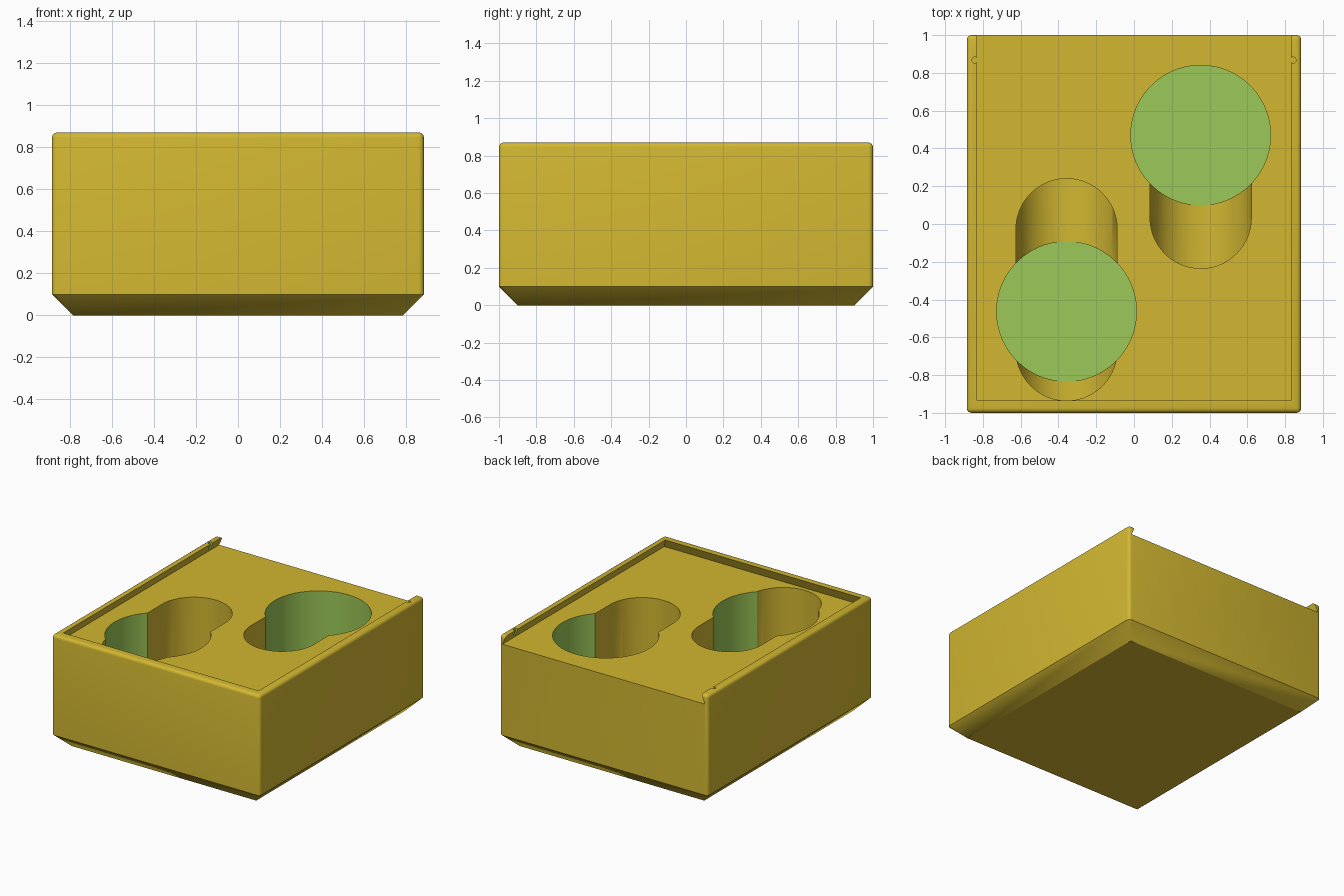
import bpy, bmesh, math
from mathutils import Matrix

if "Cube" in bpy.data.objects:
    bpy.data.objects.remove(bpy.data.objects["Cube"])

W, L, H = 0.885, 1.0, 0.87      # half width, half length, height
CH = 0.10                       # bottom chamfer
LID_Z = 0.80                    # floor of the sliding-lid recess
POCKET_Z = 0.12                 # floor of the round pockets


def material(name, srgb):
    m = bpy.data.materials.new(name)
    lin = [(c / 255 / 12.92) if c < 11 else ((c / 255 + 0.055) / 1.055) ** 2.4 for c in srgb]
    m.diffuse_color = (*lin, 1)
    m.use_nodes = True
    m.node_tree.nodes["Principled BSDF"].inputs["Base Color"].default_value = m.diffuse_color
    return m


MATS = [material("yellow", (210, 183, 49)), material("green", (156, 200, 88))]


def make(name, bm, mat=0):
    bmesh.ops.recalc_face_normals(bm, faces=bm.faces)
    for f in bm.faces:
        f.material_index = mat
    me = bpy.data.meshes.new(name)
    bm.to_mesh(me)
    bm.free()
    for m in MATS:
        me.materials.append(m)
    ob = bpy.data.objects.new(name, me)
    bpy.context.collection.objects.link(ob)
    return ob


def loft(loops):
    """Closed solid through equal-length loops of points."""
    bm = bmesh.new()
    rows = [[bm.verts.new(p) for p in loop] for loop in loops]
    n = len(rows[0])
    for a, b in zip(rows, rows[1:]):
        for i in range(n):
            j = (i + 1) % n
            bm.faces.new((a[i], a[j], b[j], b[i]))
    bm.faces.new(rows[0])
    bm.faces.new(rows[-1])
    return bm


def cylinder(name, x, y, r, z0, z1, seg, mat):
    ring = [(x + r * math.cos(2 * math.pi * i / seg), y + r * math.sin(2 * math.pi * i / seg))
            for i in range(seg)]
    return make(name, loft([[(*p, z) for p in ring] for z in (z0, z1)]), mat)


def scoop(name, x, y0, y1, r):
    """Slot with round ends in plan and a half-round floor across x."""
    loops = []
    n = 48
    for i in range(n + 1):
        t = math.pi * i / n
        px, h = x - r * math.cos(t), r * math.sin(t)
        zb = POCKET_Z + 0.003 + r - h
        loops.append([(px, y0 - h, zb), (px, y1 + h, zb), (px, y1 + h, 0.95), (px, y0 - h, 0.95)])
    return make(name, loft(loops))


# Box body: rounded upright and top edges, chamfered underside
bm = bmesh.new()
bmesh.ops.create_cube(bm, size=1, matrix=Matrix.Translation((0, 0, (H + CH) / 2))
                      @ Matrix.Diagonal((2 * W, 2 * L, H - CH, 1)))
edges = [e for e in bm.edges if max(v.co.z for v in e.verts) > CH + 0.01]
bmesh.ops.bevel(bm, geom=edges, offset=0.025, segments=4, profile=0.5, affect='EDGES')
base = min(bm.faces, key=lambda f: f.calc_center_median().z)
new = bmesh.ops.extrude_face_region(bm, geom=[base])["geom"]
if base.is_valid:
    bmesh.ops.delete(bm, geom=[base], context='FACES_ONLY')
for v in [g for g in new if isinstance(g, bmesh.types.BMVert)]:
    v.co = (math.copysign(W - CH, v.co.x), math.copysign(L - CH, v.co.y), 0)
bmesh.ops.remove_doubles(bm, verts=bm.verts, dist=1e-4)
body = make("box_body", bm)

# Dovetail lid recess, open at the back
rows = []
for z in (LID_Z, 0.92):
    d = 0.03 * (H - z) / (H - LID_Z)
    x, y = 0.83 + d, -0.935 - d
    rows.append([(-x, y, z), (x, y, z), (x, 1.1, z), (-x, 1.1, z)])
cutters = [make("lid_recess_cutter", loft(rows))]

# Finger scoops, then round pockets, then the lid catch notches
cutters.append(scoop("left_scoop_cutter", -0.357, -0.667, -0.028, 0.268))
cutters.append(scoop("right_scoop_cutter", 0.353, 0.033, 0.465, 0.268))
for side, x, y in (("left", -0.357, -0.463), ("right", 0.353, 0.47)):
    cutters.append(cylinder(side + "_pocket_cutter", x, y, 0.37, POCKET_Z, 0.96, 96, 1))
for side, s in (("left", -1), ("right", 1)):
    cutters.append(cylinder(side + "_notch_cutter", s * 0.842, 0.868, 0.016, LID_Z + 0.002, 0.93, 16, 1))

for c in cutters:
    mod = body.modifiers.new(c.name, 'BOOLEAN')
    mod.operation = 'DIFFERENCE'
    mod.solver = 'EXACT'
    mod.object = c

# Bake the cuts and drop the cutters
dg = bpy.context.evaluated_depsgraph_get()
mesh = bpy.data.meshes.new_from_object(body.evaluated_get(dg))
body.modifiers.clear()
body.data = mesh
for c in cutters:
    bpy.data.objects.remove(c)

bpy.ops.object.select_all(action='DESELECT')
body.select_set(True)
bpy.context.view_layer.objects.active = body
bpy.ops.object.shade_smooth_by_angle(angle=math.radians(30))
